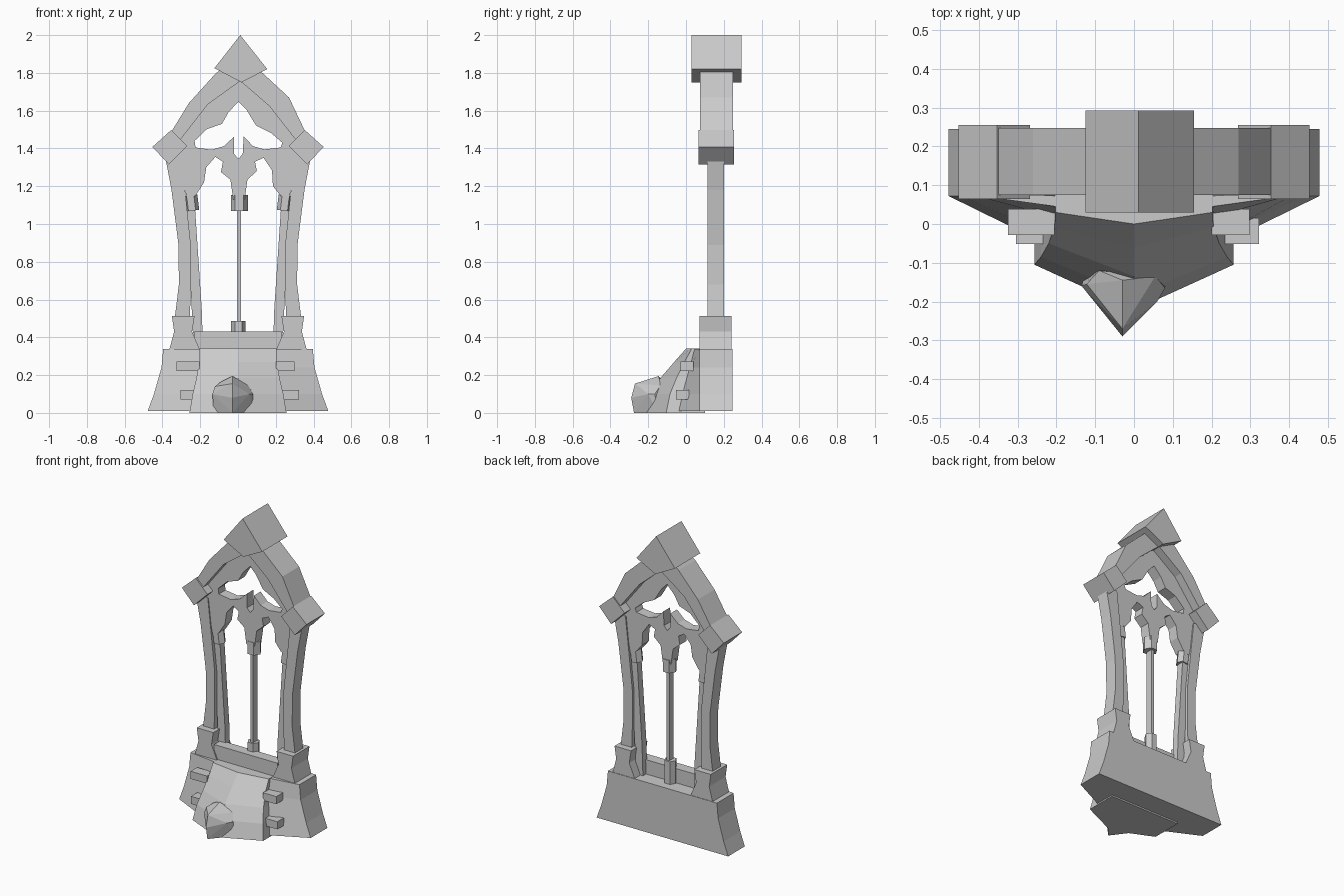
import bpy, bmesh
from math import pi
from mathutils import Matrix


def finish(name, bm):
    bmesh.ops.recalc_face_normals(bm, faces=bm.faces)
    me = bpy.data.meshes.new(name)
    bm.to_mesh(me)
    bm.free()
    ob = bpy.data.objects.new(name, me)
    bpy.context.collection.objects.link(ob)
    return ob


def loft(name, rings):
    """Skin a stack of equal-length point rings and cap both ends."""
    bm = bmesh.new()
    rows = [[bm.verts.new(p) for p in r] for r in rings]
    n = len(rows[0])
    for a, b in zip(rows, rows[1:]):
        for i in range(n):
            j = (i + 1) % n
            bm.faces.new((a[i], a[j], b[j], b[i]))
    bm.faces.new(rows[0])
    bm.faces.new(rows[-1])
    return finish(name, bm)


def plate(name, outline, y0, y1):
    """Front-view outline (x, z) given thickness in y."""
    return loft(name, [[(x, y, z) for x, z in outline] for y in (y0, y1)])


def prism(name, x, y, z0, z1, r, sides=6, lean=0.0):
    bm = bmesh.new()
    bmesh.ops.create_cone(bm, cap_ends=True, segments=sides, radius1=r, radius2=r, depth=z1 - z0,
                          matrix=Matrix.Translation((x, y, (z0 + z1) / 2)) @ Matrix.Rotation(lean, 4, 'Y')
                          @ Matrix.Rotation(pi / 6, 4, 'Z'))
    return finish(name, bm)


def box(name, x0, x1, y0, y1, z0, z1):
    return plate(name, [(x0, z0), (x1, z0), (x1, z1), (x0, z1)], y0, y1)


def flip(pts, s):
    return [(x * s, z) for x, z in pts]


# Flared base with a wedge-shaped front
loft("base", [[(-w, .245, z), (-w, .072, z), (-i, yf, z), (i, yf, z), (w, .072, z), (w, .245, z)]
              for z, w, i, yf in ((.01, .478, .25, -.04), (.1, .445, .235, -.02),
                                  (.24, .405, .21, .02), (.338, .396, .2, .045))])

# Pointed prow sweeping out in front
loft("prow", [[(-w, .1, z), (-w, ys, z), (0, yt, z), (w, ys, z), (w, .1, z)]
              for z, w, ys, yt in ((0, .257, -.105, -.222), (.1, .24, -.085, -.185),
                                   (.185, .22, -.05, -.135), (.27, .205, -.008, -.062),
                                   (.34, .203, .03, 0))])

# Stone at the foot of the prow
bm = bmesh.new()
for p in [(-.13, -.14, 0), (.08, -.15, 0), (-.03, -.275, 0), (-.03, -.29, .08), (-.03, -.27, .155),
          (-.135, -.16, .1), (-.122, -.155, .14), (-.09, -.12, .165), (-.03, -.145, .195),
          (.055, -.135, .145), (.08, -.165, .1), (.06, -.2, .1)]:
    bm.verts.new(p)
bmesh.ops.convex_hull(bm, input=bm.verts)
finish("foot_stone", bm)

# Projecting bricks
for x0, x1, y, z in ((-.325, -.205, -.028, .222), (-.305, -.22, -.052, .072),
                     (.2, .298, -.028, .222), (.22, .322, -.052, .072)):
    box("brick", x0, x1, y, y + .067, z, z + .05)

# Sill between the pillars
box("sill", -.23, .23, .08, .15, .33, .432)

# Left and right pillars with columns, shafts and capitals
for s, side in ((-1, "left"), (1, "right")):
    plate("pillar_foot_" + side, flip([(.365, .33), (.2, .33), (.243, .43), (.23, .513), (.35, .513),
                                       (.338, .43)], s), .072, .242)
    plate("column_" + side, flip([(.335, .5), (.255, .5), (.25, .65), (.25, .89), (.275, 1.13),
                                  (.3, 1.36), (.39, 1.38), (.352, 1.18), (.315, .89), (.313, .68)], s),
          .115, .2)
    plate("shaft_" + side, flip([(.235, .335), (.185, .335), (.192, .55), (.228, 1.09), (.27, 1.09)], s),
          .137, .183)
    prism("capital_" + side, s * .248, .158, 1.07, 1.152, .038, lean=s * .12)
    # Diamond block at the spring of the arch
    plate("spring_block_" + side, flip([(.453, 1.408), (.353, 1.498), (.268, 1.413), (.366, 1.315)], s),
          .065, .255)

# Central shaft with base and capital
box("centre_shaft", -.005, .015, .135, .18, .4, 1.09)
prism("centre_base", .002, .158, .335, .487, .038)
prism("centre_capital", .007, .158, 1.07, 1.154, .045)

# Main arch
plate("arch", [(-.37, 1.46), (-.26, 1.64), (-.12, 1.795), (.01, 1.9), (.135, 1.795), (.27, 1.67),
               (.37, 1.46), (.31, 1.44), (.165, 1.625), (.012, 1.757), (-.16, 1.633), (-.31, 1.44)],
      .075, .248)

# Upper tracery, cusped inner edge
plate("upper_tracery", [(-.33, 1.405), (-.31, 1.47), (-.17, 1.645), (.01, 1.775), (.175, 1.635), (.32, 1.47),
                        (.33, 1.405), (.225, 1.405), (.235, 1.43), (.175, 1.482), (.095, 1.522),
                        (.045, 1.605), (.003, 1.648), (-.05, 1.592), (-.085, 1.53), (-.165, 1.502),
                        (-.23, 1.44), (-.225, 1.405)], .122, .192)

# Lower tracery, two cusped lights and a forked centre
plate("lower_tracery", [(-.33, 1.405), (-.225, 1.405), (-.14, 1.393), (-.075, 1.412), (-.02, 1.463), (-.02, 1.37),
                        (.003, 1.345), (.025, 1.372), (.03, 1.463), (.08, 1.412), (.14, 1.395), (.225, 1.405),
                        (.33, 1.405), (.3, 1.28), (.27, 1.13), (.225, 1.15), (.185, 1.2), (.18, 1.285),
                        (.135, 1.35), (.09, 1.33), (.1, 1.28), (.05, 1.235), (.035, 1.13),
                        (-.025, 1.13), (-.04, 1.235), (-.09, 1.275), (-.08, 1.33), (-.12, 1.355),
                        (-.168, 1.3), (-.18, 1.22), (-.225, 1.15), (-.27, 1.13), (-.3, 1.28)], .122, .192)

# Diamond capstone
plate("capstone", [(.012, 2.0), (-.125, 1.825), (.018, 1.75), (.155, 1.82)], .03, .293)
